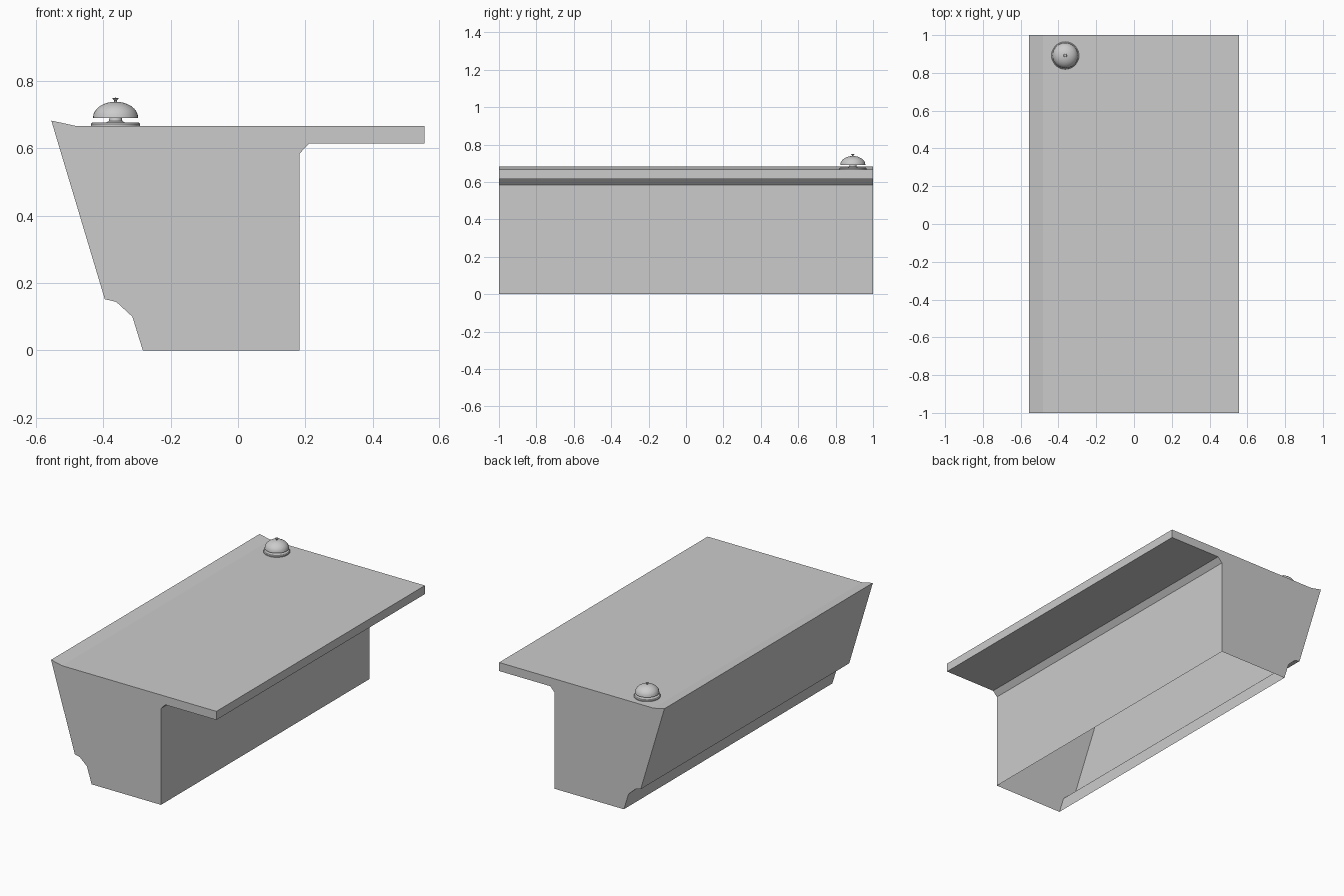
import bpy, bmesh, math

if "Cube" in bpy.data.objects:
    bpy.data.objects.remove(bpy.data.objects["Cube"])

def finish(name, bm):
    bmesh.ops.recalc_face_normals(bm, faces=bm.faces[:])
    me = bpy.data.meshes.new(name)
    bm.to_mesh(me)
    bm.free()
    ob = bpy.data.objects.new(name, me)
    bpy.context.collection.objects.link(ob)
    return ob

def lathe(name, pts, centre, sides=32):
    """Revolve (radius, z) points around a vertical axis."""
    bm = bmesh.new()
    vs = [bm.verts.new((r, 0, z)) for r, z in pts]
    es = [bm.edges.new(p) for p in zip(vs, vs[1:])]
    bmesh.ops.spin(bm, geom=vs + es, cent=(0, 0, 0), axis=(0, 0, 1),
                   angle=2 * math.pi, steps=sides, use_duplicate=False)
    bmesh.ops.remove_doubles(bm, verts=bm.verts[:], dist=1e-5)
    ob = finish(name, bm)
    ob.location = (*centre, 0)
    bpy.ops.object.select_all(action='DESELECT')
    ob.select_set(True)
    bpy.context.view_layer.objects.active = ob
    bpy.ops.object.shade_smooth_by_angle(angle=math.radians(35))
    return ob

# Counter shell: side profile swept along y, closed ends, open underneath
profile = [(.183, 0), (.183, .585), (.212, .615), (.555, .615), (.555, .667),
           (-.482, .667), (-.555, .683), (-.396, .152), (-.362, .144),
           (-.314, .10), (-.283, 0)]
bm = bmesh.new()
front = [bm.verts.new((x, -1, z)) for x, z in profile]
back = [bm.verts.new((x, 1, z)) for x, z in profile]
for i in range(len(profile) - 1):
    bm.faces.new((front[i], front[i + 1], back[i + 1], back[i]))
bm.faces.new(front)
bm.faces.new(back[::-1])
bmesh.ops.recalc_face_normals(bm, faces=bm.faces[:])
finish("counter", bm)

# Desk bell: base plate with neck, dome and push button
bell = (-.364, .892)
lathe("bell_base", [(0, .667), (.073, .667), (.073, .673), (.069, .677),
                    (.026, .678), (.020, .682), (.018, .692), (0, .692)], bell)
dome = [(.067 * math.cos(a), .692 + .047 * math.sin(a))
        for a in (math.pi / 2 * i / 8 for i in range(8))]
lathe("bell_dome", [(0, .690), (.0675, .690)] + dome + [(0, .739)], bell)
lathe("bell_button", [(0, .736), (.004, .736), (.004, .743), (.009, .748),
                      (.008, .750), (0, .751)], bell, 16)
